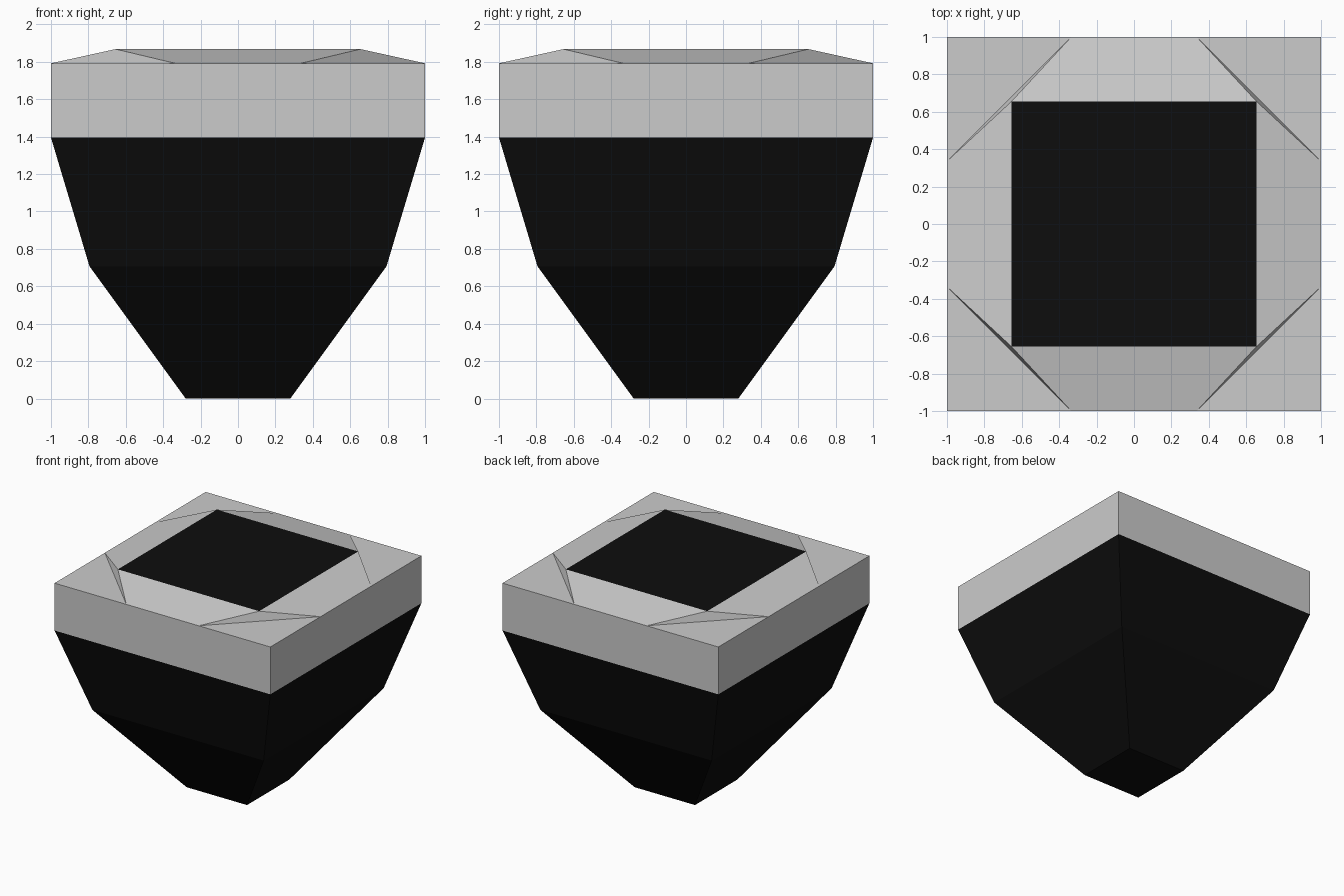
import bpy, bmesh
from math import pi
from mathutils import Matrix

if "Cube" in bpy.data.objects:
    bpy.data.objects.remove(bpy.data.objects["Cube"])

black = bpy.data.materials.new("black")
black.diffuse_color = (0.004, 0.004, 0.004, 1)
black.use_nodes = True
black.node_tree.nodes["Principled BSDF"].inputs["Base Color"].default_value = black.diffuse_color


def finish(name, bm, mat=None):
    bmesh.ops.remove_doubles(bm, verts=bm.verts, dist=1e-4)
    me = bpy.data.meshes.new(name)
    bm.to_mesh(me)
    bm.free()
    if mat:
        me.materials.append(mat)
    ob = bpy.data.objects.new(name, me)
    bpy.context.collection.objects.link(ob)


def square_ring(bm, half, z):
    return [bm.verts.new((x * half, y * half, z))
            for x, y in ((-1, -1), (1, -1), (1, 1), (-1, 1))]


def square_loft(name, profile, bottom=False, top=False, mat=None):
    bm = bmesh.new()
    rings = [square_ring(bm, h, z) for h, z in profile]
    for a, b in zip(rings, rings[1:]):
        for i in range(4):
            j = (i + 1) % 4
            bm.faces.new((a[i], a[j], b[j], b[i]))
    if bottom:
        bm.faces.new(rings[0][::-1])
    if top:
        bm.faces.new(rings[-1])
    finish(name, bm, mat)


RIM, TOP, INNER, MID = 1.792, 1.868, 0.655, 0.335

# Tapered lower body and the straight band above it
square_loft("lower_body", [(0.28, 0), (0.794, 0.707), (1, 1.395)], bottom=True, mat=black)
square_loft("rim_band", [(1, 1.395), (1, RIM)])

# Raised lid: sloped flap, flat corner and steep corner facet, repeated round four sides
bm = bmesh.new()
for k in range(4):
    rot = Matrix.Rotation(k * pi / 2, 4, 'Z')

    def face(*pts):
        bm.faces.new([bm.verts.new(rot @ Matrix.Translation(p).translation) for p in pts])

    l, r, side = (-MID, -1, RIM), (MID, -1, RIM), (1, -MID, RIM)
    peak = (INNER, -INNER, TOP)
    face(l, r, peak, (-INNER, -INNER, TOP))
    face(r, (1, -1, RIM), side)
    face(r, side, peak)
finish("lid_flaps", bm)

# Black square panel on top
bm = bmesh.new()
bm.faces.new(square_ring(bm, INNER, TOP))
finish("top_panel", bm, black)
